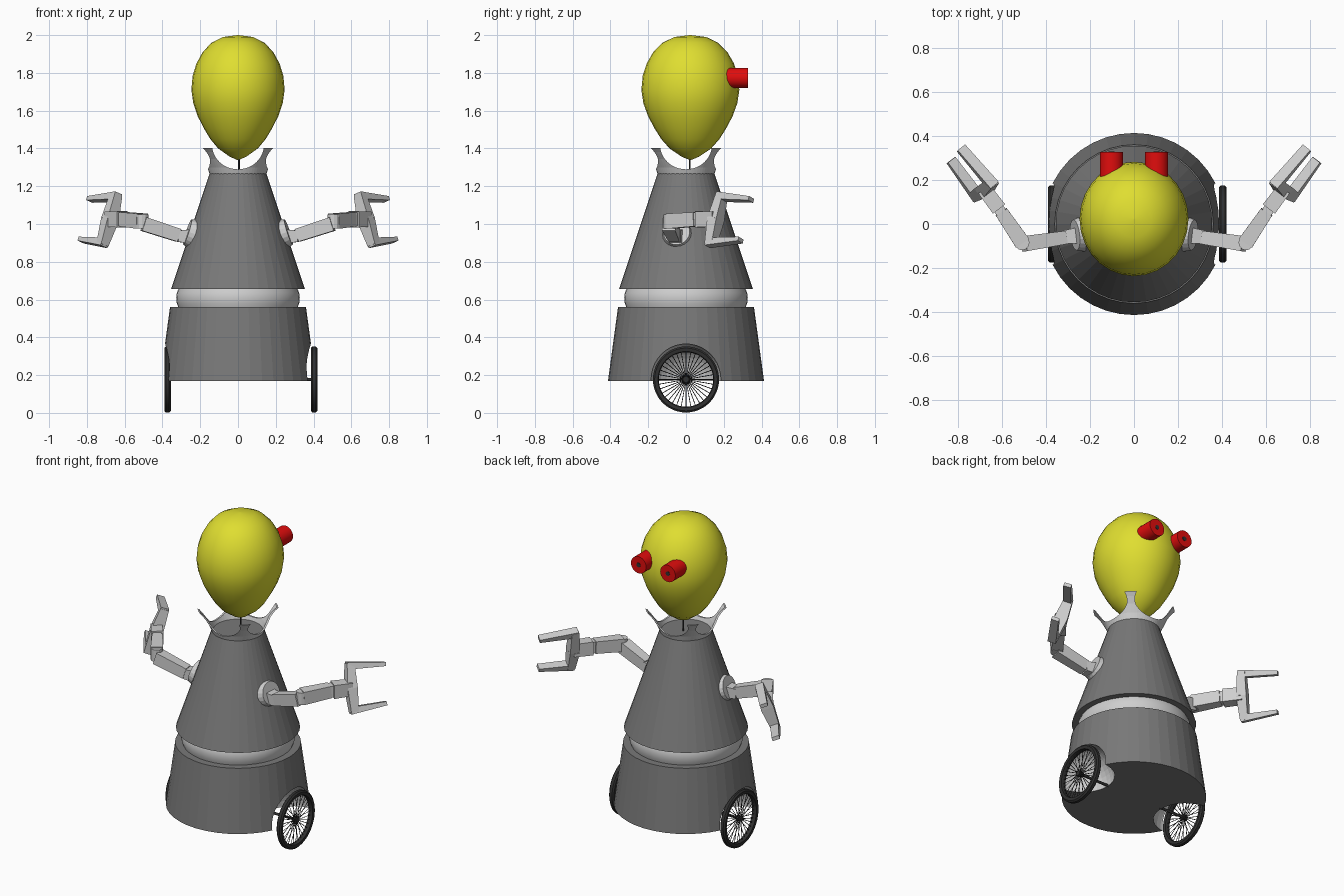
import bpy, bmesh, math
from mathutils import Vector, Matrix

if "Cube" in bpy.data.objects:
    bpy.data.objects.remove(bpy.data.objects["Cube"])


def mat(name, r, g, b):
    m = bpy.data.materials.new(name)
    m.diffuse_color = (r, g, b, 1)
    m.use_nodes = True
    m.node_tree.nodes["Principled BSDF"].inputs["Base Color"].default_value = m.diffuse_color
    return m


YELLOW = mat("yellow", 0.74, 0.73, 0.03)
RED = mat("red", 0.75, 0.004, 0.004)
GREY = mat("dark_grey", 0.19, 0.19, 0.19)
LIGHT = mat("light_grey", 0.62, 0.62, 0.62)
BLACK = mat("black", 0.03, 0.03, 0.03)


def finish(name, bm, *mats, smooth=None):
    bmesh.ops.recalc_face_normals(bm, faces=bm.faces)
    me = bpy.data.meshes.new(name)
    bm.to_mesh(me)
    bm.free()
    for m in mats:
        me.materials.append(m)
    ob = bpy.data.objects.new(name, me)
    bpy.context.collection.objects.link(ob)
    if smooth:
        select(ob)
        bpy.ops.object.shade_smooth_by_angle(angle=math.radians(smooth))
    return ob


def select(ob):
    bpy.ops.object.select_all(action='DESELECT')
    ob.select_set(True)
    bpy.context.view_layer.objects.active = ob


def lathe(name, profile, m, segs=40, closed=False, smooth=None):
    """Spin (radius, z) points around z; open ends are capped unless closed."""
    bm = bmesh.new()
    rings = []
    for r, z in profile:
        rings.append([bm.verts.new((r * math.cos(2 * math.pi * i / segs),
                                    r * math.sin(2 * math.pi * i / segs), z)) for i in range(segs)])
    pairs = list(zip(rings, rings[1:])) + ([(rings[-1], rings[0])] if closed else [])
    for a, b in pairs:
        for i in range(segs):
            j = (i + 1) % segs
            bm.faces.new((a[i], a[j], b[j], b[i]))
    if not closed:
        bm.faces.new(rings[0])
        bm.faces.new(rings[-1])
    return finish(name, bm, m, smooth=smooth)


def rod(bm, p, q, r, segs=16, r2=None):
    """Add a cylinder from p to q."""
    p, q = Vector(p), Vector(q)
    rot = (q - p).to_track_quat('Z', 'Y').to_matrix().to_4x4()
    bmesh.ops.create_cone(bm, cap_ends=True, segments=segs, radius1=r, radius2=r2 or r,
                          depth=(q - p).length, matrix=Matrix.Translation((p + q) / 2) @ rot)


def bar(bm, p, q, start, end, up=(0, 0, 1)):
    """Add a tapered box from p to q; start and end are (width, height)."""
    p, q = Vector(p), Vector(q)
    d = (q - p).normalized()
    side = d.cross(Vector(up)).normalized()
    top = side.cross(d)
    for v in bmesh.ops.create_cube(bm, size=1)['verts']:
        at, (w, h) = (q, end) if v.co.x > 0 else (p, start)
        v.co = at + side * v.co.y * w + top * v.co.z * h


def cut(ob, cutter):
    md = ob.modifiers.new("cut", 'BOOLEAN')
    md.operation, md.solver, md.object = 'DIFFERENCE', 'EXACT', cutter
    md.material_mode = 'TRANSFER'
    select(ob)
    bpy.ops.object.modifier_apply(modifier=md.name)
    bpy.data.objects.remove(cutter)


# Body: skirt, waist ring, upper cone
base = lathe("base", [(0.413, 0.17), (0.36, 0.56)], GREY)
base.data.materials.append(LIGHT)
lathe("waist", [(0.312, 0.55), (0.324, 0.58), (0.327, 0.61), (0.324, 0.635), (0.312, 0.665)],
      LIGHT, smooth=40)
lathe("torso", [(0.355, 0.655), (0.15, 1.268)], GREY)

# Rounded wheel wells
for s in (1, -1):
    bm = bmesh.new()
    bmesh.ops.create_uvsphere(bm, u_segments=32, v_segments=20, radius=0.187,
                              matrix=Matrix.Translation((0.387 * s, 0, 0.178)))
    cut(base, finish("well_cutter", bm, LIGHT))

# Flared collar with four points
collar = lathe("collar", [(0.15, 1.265), (0.163, 1.30), (0.187, 1.345), (0.212, 1.38), (0.231, 1.402),
                          (0.222, 1.402), (0.202, 1.38), (0.177, 1.345), (0.153, 1.30), (0.14, 1.265)],
               LIGHT, segs=64, closed=True)
for axis in ('X', 'Y'):
    bm = bmesh.new()
    v = Vector((1, 0, 0)) if axis == 'X' else Vector((0, 1, 0))
    rod(bm, v * -0.5, v * 0.5, 0.137, 48)
    bmesh.ops.scale(bm, vec=(1, 1, 0.93), verts=bm.verts)
    bmesh.ops.translate(bm, vec=(0, 0, 1.417), verts=bm.verts)
    cut(collar, finish("collar_cutter", bm, LIGHT))

# Neck rod and egg-shaped head
bm = bmesh.new()
rod(bm, (0.005, 0.02, 1.26), (0.005, 0.02, 1.37), 0.005, 8)
finish("neck", bm, BLACK)
head = lathe("head", [(0.002, 1.338), (0.045, 1.357), (0.105, 1.40), (0.147, 1.45), (0.18, 1.505),
                      (0.213, 1.57), (0.237, 1.64), (0.247, 1.71), (0.24, 1.785), (0.22, 1.85),
                      (0.187, 1.91), (0.14, 1.96), (0.08, 1.99), (0.003, 2.0)],
             YELLOW, segs=28, smooth=45)
head.scale = (1, 1.05, 1)
head.location.y = 0.023

# Eyes with small dark pupils
for s in (1, -1):
    bm = bmesh.new()
    rod(bm, (0.102 * s, 0.19, 1.773), (0.102 * s, 0.327, 1.773), 0.053, 24)
    finish("eye", bm, RED, smooth=40)
    bm = bmesh.new()
    rod(bm, (0.102 * s, 0.32, 1.773), (0.102 * s, 0.329, 1.773), 0.014, 12)
    finish("pupil", bm, BLACK)

# Wheels: tyre, spokes, hub and axle
for s, x in ((1, 0.403), (-1, -0.373)):
    bm = bmesh.new()
    n, section = 48, ((0.175, -0.009), (0.175, 0.009), (0.166, 0.017),
                      (0.148, 0.015), (0.144, 0), (0.148, -0.015), (0.166, -0.017))
    rings = [[bm.verts.new((x + w, r * math.cos(2 * math.pi * i / n), 0.177 + r * math.sin(2 * math.pi * i / n)))
              for r, w in section] for i in range(n)]
    for i in range(n):
        a, b = rings[i], rings[(i + 1) % n]
        for j in range(len(section)):
            k = (j + 1) % len(section)
            bm.faces.new((a[j], a[k], b[k], b[j]))
    for i in range(36):
        t = 2 * math.pi * i / 36
        off = 0.01 if i % 2 else -0.01
        rod(bm, (x + off, 0.01 * math.cos(t), 0.177 + 0.01 * math.sin(t)),
            (x, 0.147 * math.cos(t), 0.177 + 0.147 * math.sin(t)), 0.002, 4)
    rod(bm, (x - 0.016, 0, 0.177), (x + 0.016, 0, 0.177), 0.016, 16)
    rod(bm, (0.19 * s, 0, 0.177), (x, 0, 0.177), 0.008, 12)
    finish("wheel", bm, BLACK, smooth=40)

# Arms: shoulder disc, jointed links, two-finger gripper
for s in (1, -1):
    def P(x, y, z):
        return Vector((x * s, y, z))

    bm = bmesh.new()
    rod(bm, P(0.225, -0.045, 0.943), P(0.268, -0.05, 0.957), 0.082, 20, 0.07)
    finish("shoulder", bm, LIGHT)

    bm = bmesh.new()
    bar(bm, P(0.24, -0.05, 0.935), P(0.32, -0.06, 0.935), (0.075, 0.075), (0.06, 0.06))
    bar(bm, P(0.315, -0.062, 0.94), P(0.50, -0.09, 1.0), (0.06, 0.07), (0.07, 0.075))
    rod(bm, P(0.508, -0.085, 0.975), P(0.508, -0.085, 1.05), 0.034, 12)
    finish("upper_arm", bm, LIGHT)

    bm = bmesh.new()
    bar(bm, P(0.507, -0.085, 1.015), P(0.602, 0.055, 1.025), (0.072, 0.08), (0.06, 0.075))
    rod(bm, P(0.608, 0.062, 0.99), P(0.608, 0.062, 1.06), 0.026, 12)
    bar(bm, P(0.612, 0.068, 1.025), P(0.68, 0.158, 1.025), (0.07, 0.085), (0.065, 0.08))
    finish("forearm", bm, LIGHT)

    bm = bmesh.new()
    reach = P(0.585, 0.81, 0)
    mid = P(0.678, 0.157, 1.022)
    for base_pt, tip in ((P(0.648, 0.187, 1.145), P(0.785, 0.345, 1.13)),
                         (P(0.715, 0.132, 0.9), P(0.83, 0.29, 0.915))):
        out = (base_pt - mid).normalized()
        bar(bm, mid, base_pt + out * 0.012, (0.075, 0.06), (0.05, 0.045), up=reach)
        bar(bm, base_pt - reach * 0.02, tip, (0.05, 0.042), (0.045, 0.022), up=out)
    finish("gripper", bm, LIGHT)
